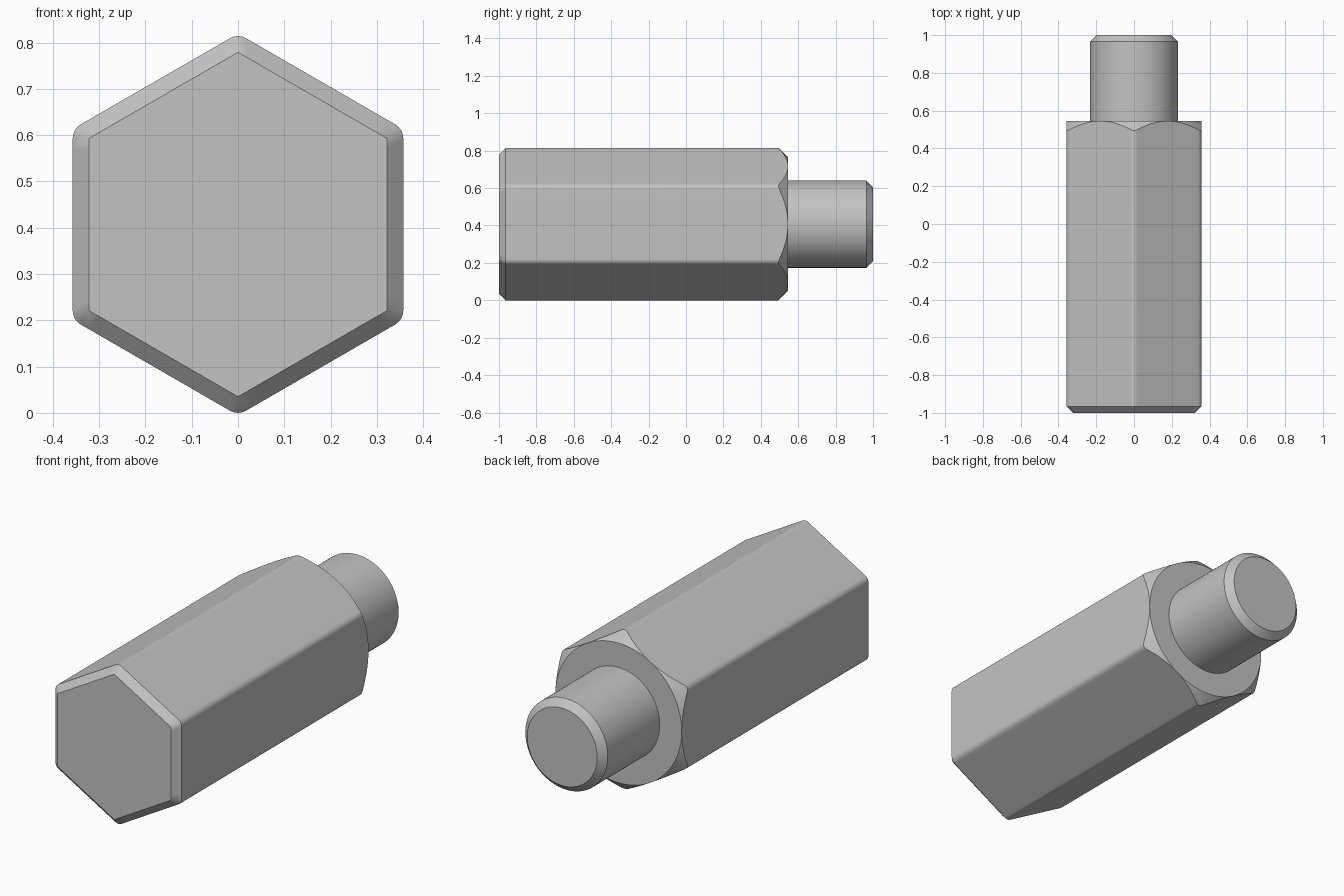
import bpy, bmesh, math
from mathutils import Vector

cube = bpy.data.objects.get("Cube")
if cube:
    bpy.data.objects.remove(cube)

AXIS_Z = 0.407      # height of the long axis
APOTHEM = 0.357     # half the width across the flats
ROUND = 0.035       # corner rounding and chamfer size
SHOULDER = 0.545    # where the hexagon ends and the stud begins

metal = bpy.data.materials.new("grey metal")
metal.use_nodes = True
colour = (0.55, 0.55, 0.55, 1)
metal.diffuse_color = colour
metal.node_tree.nodes["Principled BSDF"].inputs["Base Color"].default_value = colour


def loft(name, rings):
    """Skin a list of point rings and cap both ends."""
    bm = bmesh.new()
    loops = [[bm.verts.new(p) for p in ring] for ring in rings]
    n = len(loops[0])
    for a, b in zip(loops, loops[1:]):
        for i in range(n):
            j = (i + 1) % n
            bm.faces.new((a[i], a[j], b[j], b[i]))
    bm.faces.new(loops[0])
    bm.faces.new(loops[-1])
    bmesh.ops.remove_doubles(bm, verts=bm.verts, dist=0.00005)
    bmesh.ops.recalc_face_normals(bm, faces=bm.faces)
    mesh = bpy.data.meshes.new(name)
    bm.to_mesh(mesh)
    bm.free()
    mesh.materials.append(metal)
    obj = bpy.data.objects.new(name, mesh)
    obj.location.z = AXIS_Z
    bpy.context.collection.objects.link(obj)
    bpy.ops.object.select_all(action="DESELECT")
    obj.select_set(True)
    bpy.context.view_layer.objects.active = obj
    bpy.ops.object.shade_smooth_by_angle(angle=math.radians(30))


def direction(angle):
    return Vector((math.cos(angle), 0, math.sin(angle)))


def at(point, y):
    return Vector((point.x, y, point.z))


# Hexagon outline: a sharp inner hexagon pushed outwards, giving round corners
inner, outer = [], []
core = (APOTHEM - ROUND) / math.cos(math.pi / 6)
ARC, SIDE = 8, 16
for k in range(6):
    turn = math.radians(60 * k + 30)
    corner, following = core * direction(turn), core * direction(turn + math.pi / 3)
    for i in range(ARC + 1):
        inner.append(corner)
        outer.append(corner + ROUND * direction(turn + math.pi / 3 * (i / ARC - 0.5)))
    for i in range(1, SIDE):
        p = corner.lerp(following, i / SIDE)
        inner.append(p)
        outer.append(p + ROUND * direction(turn + math.pi / 6))

# Hexagonal body: flat chamfer at the front, conical chamfer at the back
loft("hex_body", [
    [at(p, -1) for p in inner],
    [at(p, ROUND - 1) for p in outer],
    [at(p, SHOULDER - max(0, p.length - APOTHEM)) for p in outer],
    [at(p.normalized() * APOTHEM, SHOULDER) for p in outer],
])

# Round stud with a chamfered tip
profile = [(0.233, SHOULDER - 0.01), (0.233, 1 - ROUND), (0.198, 1)]
loft("round_stud", [
    [at(r * direction(math.tau * i / 96), y) for i in range(96)] for r, y in profile
])
